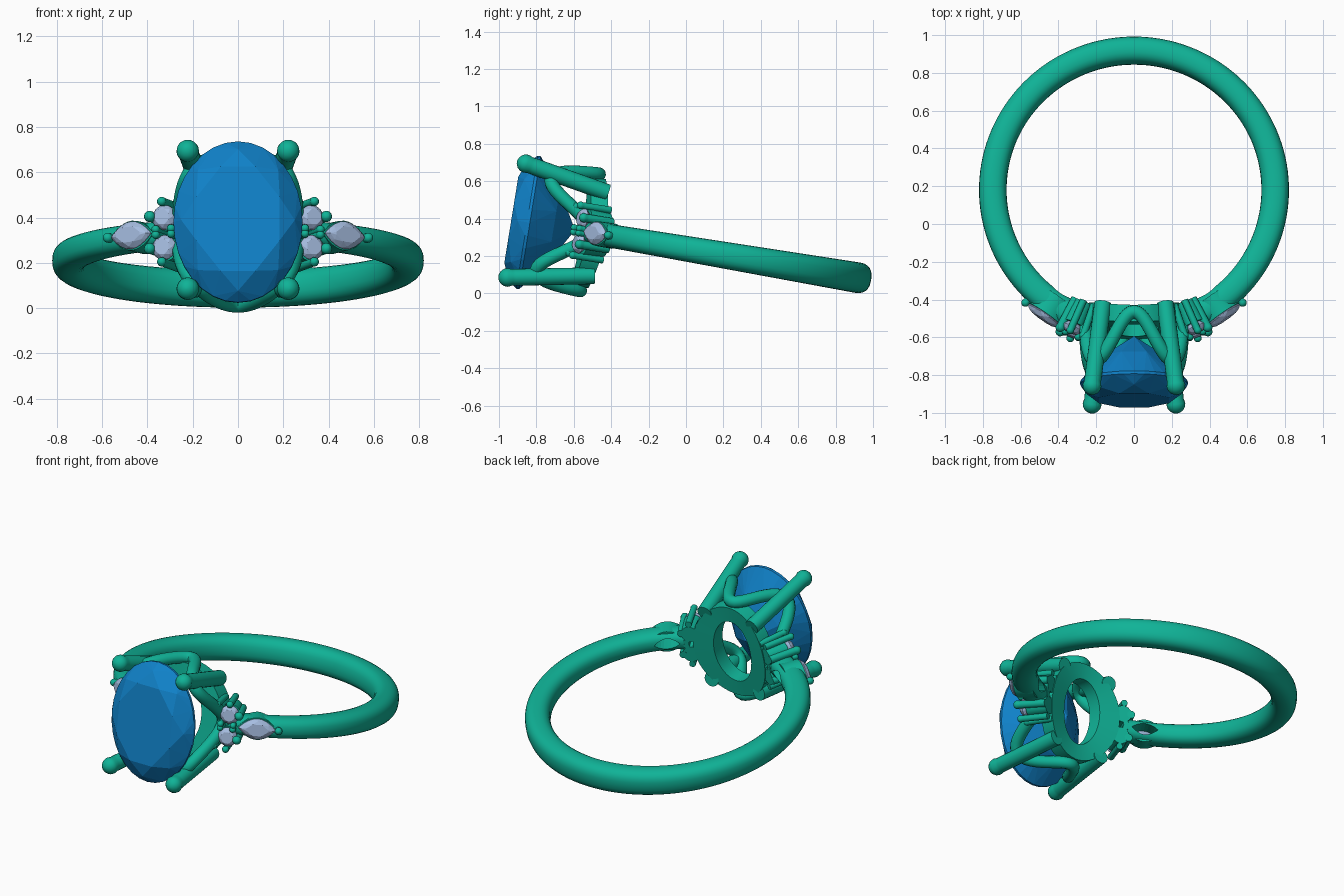
import bpy, bmesh
from math import sin, cos, pi, radians, copysign
from mathutils import Matrix, Vector

if "Cube" in bpy.data.objects:
    bpy.data.objects.remove(bpy.data.objects["Cube"])

# The ring is built lying in its own XY plane, then tipped back
TILT = Matrix.Translation((0, 0.18, 0.204)) @ Matrix.Rotation(radians(-9.2), 4, 'X')
MID = 0.01          # height of the setting's centre in ring space


def material(name, rgb):
    m = bpy.data.materials.new(name)
    m.diffuse_color = (*rgb, 1)
    m.use_nodes = True
    m.node_tree.nodes["Principled BSDF"].inputs["Base Color"].default_value = m.diffuse_color
    return m


METAL = material("metal", (0.005, 0.45, 0.31))
BLUE = material("blue_stone", (0.005, 0.22, 0.58))
PALE = material("pale_stone", (0.38, 0.51, 0.75))


def frame(deg, r, w=MID):
    """Local x = along the band, y = finger axis, z = outward, at an angle from the front."""
    a = radians(deg)
    t, n = Vector((cos(a), sin(a), 0)), Vector((sin(a), -cos(a), 0))
    m = Matrix((t, (0, 0, 1), n)).transposed().to_4x4()
    return Matrix.Translation(n * r + Vector((0, 0, w))) @ m


def finish(name, bm, mat, smooth=True):
    bmesh.ops.recalc_face_normals(bm, faces=bm.faces[:])
    bm.transform(TILT)
    me = bpy.data.meshes.new(name)
    bm.to_mesh(me)
    bm.free()
    me.materials.append(mat)
    if smooth:
        me.polygons.foreach_set("use_smooth", [True] * len(me.polygons))
        me.set_sharp_from_angle(angle=radians(40))
    ob = bpy.data.objects.new(name, me)
    bpy.context.collection.objects.link(ob)
    return ob


def loft(name, rings, closed=False, mat=METAL, smooth=True):
    """Skin a list of equal point loops; closed joins last to first, else caps."""
    bm = bmesh.new()
    vs = [[bm.verts.new(p) for p in ring] for ring in rings]
    k = len(vs[0])
    for i in range(len(vs) if closed else len(vs) - 1):
        a, b = vs[i], vs[(i + 1) % len(vs)]
        for j in range(k):
            bm.faces.new((a[j], a[(j + 1) % k], b[(j + 1) % k], b[j]))
    if not closed:
        bm.faces.new(vs[0])
        bm.faces.new(vs[-1])
    return finish(name, bm, mat, smooth)


def rod(name, p0, p1, r, tip, sides=20):
    """Straight prong with a rounded tip."""
    p0, p1 = Vector(p0), Vector(p1)
    d = p1 - p0
    q = d.to_track_quat('Z', 'Y')
    prof = [(r, 0), (r, d.length - tip * 0.8)]
    prof += [(tip * cos(a), d.length + tip * sin(a)) for a in (-0.5, 0, 0.4, 0.8, 1.2, 1.5)]
    loft(name, [[p0 + q @ Vector((pr * cos(2 * pi * j / sides), pr * sin(2 * pi * j / sides), h))
                 for j in range(sides)] for pr, h in prof])


def oval(t, a, b):
    return a * cos(t), b * sin(t)


def leaf(t, a, b):
    return a * cos(t), b * sin(t) * abs(sin(t))


def gem(name, fr, a, b, crown, depth, mat, shape=oval, girdle=32, table=0.64):
    """Faceted stone as a convex hull of table, crown, girdle and pavilion points."""
    bm = bmesh.new()

    def ring(n, k, z, off=0.0):
        for i in range(n):
            x, y = shape(2 * pi * (i + off) / n, a * k, b * k)
            bm.verts.new(fr @ Vector((x, y, z)))
    ring(8, table, crown, 0.5)
    ring(8, (1 + table) / 2 + 0.03, crown * 0.6)
    ring(girdle, 1, 0.0)
    ring(girdle, 1, -0.06 * depth)
    ring(8, 0.6, -depth * 0.56, 0.5)
    bm.verts.new(fr @ Vector((0, 0, -depth)))
    res = bmesh.ops.convex_hull(bm, input=bm.verts[:])
    loose = [v for v in bm.verts if not v.link_faces]
    bmesh.ops.delete(bm, geom=loose, context='VERTS')
    finish(name, bm, mat, False)


# Band: rounded section swept around the finger, wider at the back
rings = []
for i in range(121):
    deg = 25 + 310 * i / 120
    back = (1 - cos(radians(deg))) / 2
    hw = 0.06 + 0.022 * back
    f = frame(deg, 0.7475, MID * (1 - back))
    sec = []
    for j in range(24):
        c, s = cos(2 * pi * j / 24), sin(2 * pi * j / 24)
        sec.append(f @ Vector((0, hw * copysign(abs(s) ** 0.8, s), 0.073 * copysign(abs(c) ** 0.85, c))))
    rings.append(sec)
band = loft("band", rings)

# Leaf-shaped openings through the band behind the pointed stones
for s in (-1, 1):
    f = frame(35 * s, 0.74)
    cut = loft("leaf_cutter", [[f @ Vector((*leaf(2 * pi * j / 24, 0.075, 0.034), z)) for j in range(24)]
                               for z in (-0.15, 0.15)], smooth=False)
    cut.hide_render = True
    mod = band.modifiers.new("opening", 'BOOLEAN')
    mod.operation, mod.object, mod.solver = 'DIFFERENCE', cut, 'EXACT'
    bpy.context.view_layer.objects.active = band
    bpy.ops.object.modifier_apply(modifier=mod.name)
    bpy.data.objects.remove(cut)

# Base plate: oval collar curved to the finger
rings = []
for i in range(64):
    t = 2 * pi * i / 64
    sec = []
    for a, b, r in ((0.13, 0.2, 0.665), (0.25, 0.295, 0.665), (0.25, 0.295, 0.755), (0.13, 0.2, 0.755)):
        x, w = oval(t, a, b)
        sec.append(Vector((x, -(r * r - x * x) ** 0.5, w + MID)))
    rings.append(sec)
loft("base_plate", rings, closed=True)

# Wavy gallery rail: rises to the prongs, dips to the plate in between
path = []
for i in range(96):
    t = 2 * pi * i / 96
    wave = cos(4 * t)
    k = 1.02 - 0.05 * wave
    path.append(Vector((0.265 * k * cos(t), -0.83 + 0.125 * wave, MID + 0.325 * k * sin(t))))
rings = []
for i, p in enumerate(path):
    d = (path[(i + 1) % 96] - path[i - 1]).normalized()
    out = Vector((p.x, 0, p.z - MID))
    out = (out - d * out.dot(d)).normalized()
    side = d.cross(out)
    rings.append([p + 0.036 * (out * cos(2 * pi * j / 12) + side * sin(2 * pi * j / 12)) for j in range(12)])
loft("gallery_rail", rings, closed=True)

# Main stone and its four flared prongs
gem("main_stone", frame(0, 1.045), 0.285, 0.36, 0.085, 0.26, BLUE, girdle=32, table=0.7)
for sx in (-1, 1):
    for sz in (-1, 1):
        rod("main_prong", (0.165 * sx, -0.645, MID + 0.225 * sz),
            (0.222 * sx, -1.1, MID + 0.308 * sz), 0.045, 0.05)

# Side clusters: two round stones and one pointed stone on each shoulder
for s in (-1, 1):
    for h in (-1, 1):
        w = MID + 0.067 * h
        f = frame(23.5 * s, 0.82, w)
        loft("round_collet", [[f @ Vector((k * cos(2 * pi * j / 24), k * sin(2 * pi * j / 24), z))
                               for j in range(24)] for k, z in ((0.05, -0.15), (0.056, -0.025))])
        gem("round_stone", f, 0.056, 0.056, 0.025, 0.05, PALE, girdle=16)
        # bead prongs: angle, height, radius
        for deg, dh, r in ((23.5, 0.135, 0.019), (18.5, 0.125, 0.019), (27.5, 0.072, 0.023),
                           (25.5, 0.012, 0.017), (20.5, 0.012, 0.017)):
            rod("bead_prong", frame(deg * s, 0.67, MID + dh * h).translation,
                frame(deg * s, 0.845, MID + dh * h).translation, r, r * 1.1, 14)
    f = frame(35 * s, 0.825)
    # Pointed collet: open leaf-shaped wall
    loft("leaf_collet", [[f @ Vector((*leaf(2 * pi * j / 32, a, b), z)) for a, b, z in
                          ((0.075, 0.035, -0.12), (0.112, 0.068, -0.12),
                           (0.116, 0.066, -0.008), (0.095, 0.048, -0.008))] for j in range(32)], closed=True)
    gem("pointed_stone", f, 0.108, 0.062, 0.024, 0.055, PALE, shape=leaf, girdle=24)
    rod("tip_prong", frame(43.5 * s, 0.74).translation, frame(43.5 * s, 0.835).translation, 0.02, 0.022, 14)
